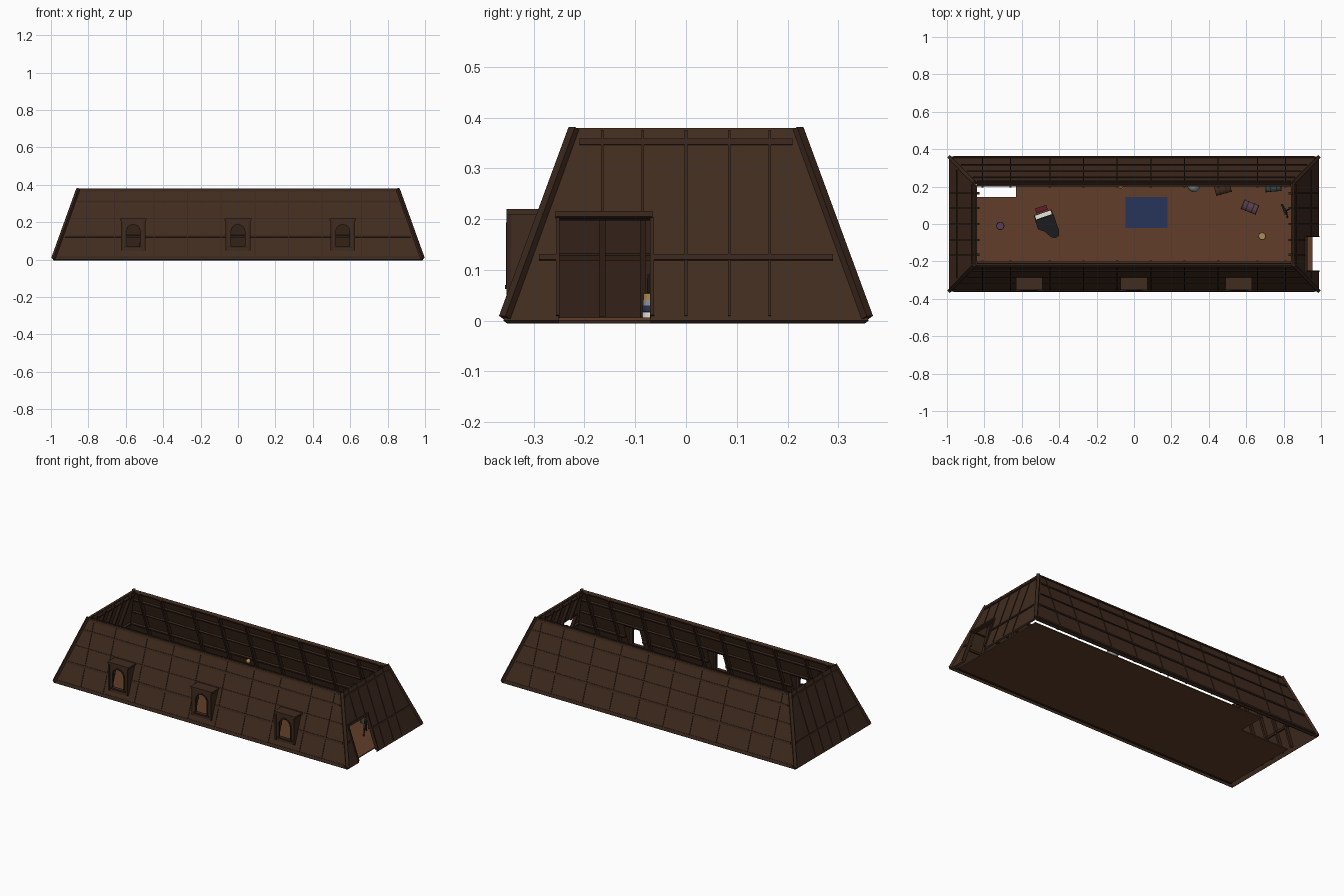
import bpy, bmesh, math
from mathutils import Vector, Matrix

if "Cube" in bpy.data.objects:
    bpy.data.objects.remove(bpy.data.objects["Cube"])

def mat(name, c):
    m = bpy.data.materials.new(name)
    m.diffuse_color = (*c, 1)
    m.use_nodes = True
    m.node_tree.nodes["Principled BSDF"].inputs["Base Color"].default_value = m.diffuse_color
    return m

WOOD = mat("dark_wood", (.052, .025, .014))
BEAM = mat("beam_wood", (.040, .019, .011))
FLOOR = mat("floor_wood", (.12, .048, .022))
BLACK = mat("black_lacquer", (.012, .012, .014))
IVORY = mat("ivory", (.8, .78, .7))
MAROON = mat("maroon", (.12, .012, .02))
BLUE = mat("blue", (.02, .035, .1))
TEAL = mat("teal", (.03, .09, .09))
PURPLE = mat("purple", (.1, .05, .09))
GOLD = mat("gold", (.45, .26, .08))
GREY = mat("grey", (.3, .32, .34))
H = .38

def finish(bm, name, m):
    bmesh.ops.recalc_face_normals(bm, faces=bm.faces)
    me = bpy.data.meshes.new(name)
    bm.to_mesh(me)
    bm.free()
    me.materials.append(m)
    ob = bpy.data.objects.new(name, me)
    bpy.context.collection.objects.link(ob)
    return ob

def box(name, x, y, z, m, M=Matrix()):
    bm = bmesh.new()
    c = [(a + b) / 2 for a, b in (x, y, z)]
    s = [b - a for a, b in (x, y, z)]
    bmesh.ops.create_cube(bm, size=1, matrix=M @ Matrix.Translation(c) @ Matrix.Diagonal((*s, 1)))
    return finish(bm, name, m)

def beam(name, a, b, w, d, n, m=BEAM):
    a, b, n = Vector(a), Vector(b), Vector(n)
    t = (b - a).normalized()
    s = t.cross(n).normalized()
    n = s.cross(t)
    R = Matrix((s, n, t)).transposed().to_4x4()
    L = (b - a).length / 2
    return box(name, (-w / 2, w / 2), (-d / 2, d / 2), (-L, L), m, Matrix.Translation((a + b) / 2) @ R)

def prism(name, pts, vec, m, M=Matrix()):
    bm = bmesh.new()
    f = bm.faces.new([bm.verts.new(p) for p in pts])
    r = bmesh.ops.extrude_face_region(bm, geom=[f])
    bmesh.ops.translate(bm, vec=vec, verts=[v for v in r["geom"] if isinstance(v, bmesh.types.BMVert)])
    bm.transform(M)
    return finish(bm, name, m)

def cyl(name, p, r, h, m, r2=None, n=16):
    bm = bmesh.new()
    bmesh.ops.create_cone(bm, cap_ends=True, segments=n, radius1=r, radius2=r if r2 is None else r2,
                          depth=h, matrix=Matrix.Translation((p[0], p[1], p[2] + h / 2)))
    return finish(bm, name, m)

def ball(name, p, r, m):
    bm = bmesh.new()
    bmesh.ops.create_uvsphere(bm, u_segments=14, v_segments=8, radius=r, matrix=Matrix.Translation(p))
    return finish(bm, name, m)

def apply(ob, *cutters):
    for c in cutters:
        md = ob.modifiers.new("cut", 'BOOLEAN')
        md.object, md.operation, md.solver = c, 'DIFFERENCE', 'EXACT'
        c.hide_render = True
    bpy.context.view_layer.objects.active = ob
    for md in list(ob.modifiers):
        bpy.ops.object.modifier_apply(modifier=md.name)

# sloped wall coordinates: side 'x' or 'y', sign s, position u along the wall
def P(side, s, u, z, off=0):
    k = off * 1.06
    return (u, s * (.36 - .363 * z + k), z) if side == 'y' else (s * (.99 - .355 * z + k), u, z)

def N(side, s):
    return (0, s, .363) if side == 'y' else (s, 0, .355)

# sloping wall shell
bm = bmesh.new()
rings = [[bm.verts.new((sx * (.99 - .355 * z), sy * (.36 - .363 * z), z))
          for sx, sy in ((-1, -1), (1, -1), (1, 1), (-1, 1))] for z in (0, H)]
for i in range(4):
    j = (i + 1) % 4
    f = bm.faces.new((rings[0][i], rings[0][j], rings[1][j], rings[1][i]))
me = bpy.data.meshes.new("walls")
bm.to_mesh(me)
bm.free()
me.materials.append(WOOD)
walls = bpy.data.objects.new("walls", me)
bpy.context.collection.objects.link(walls)
sol = walls.modifiers.new("thick", 'SOLIDIFY')
sol.thickness, sol.offset = .012, -1

# dormers with arched windows
DX = (-.56, 0, .56)
cutters = [box("door_cutter", (.8, 1.1), (-.25, -.07), (-.1, .2), WOOD)]
for cx in DX:
    body = prism("dormer", [(cx - .065, -.35, .045), (cx - .065, -.35, .21), (cx - .065, -.275, .21),
                            (cx - .065, -.335, .045)], (.13, 0, 0), WOOD)
    room = box("dormer_cutter", (cx - .053, cx + .053), (-.338, -.2), (.055, .2), WOOD)
    arch = [(math.cos(math.pi * i / 10) * .04, .15 + math.sin(math.pi * i / 10) * .04) for i in range(11)]
    arch = [(.04, .07)] + arch + [(-.04, .07)]
    hole = prism("arch_cutter", [(cx + x, -.4, z) for x, z in arch], (0, .1, 0), WOOD)
    apply(body, room, hole)
    bpy.data.objects.remove(hole)
    cutters.append(room)
    box("dormer_roof", (cx - .071, cx + .071), (-.354, -.27), (.208, .22), WOOD)
    box("window_sill", (cx - .05, cx + .05), (-.357, -.335), (.062, .07), BEAM)
    for (x0, z0), (x1, z1) in zip(arch, arch[1:]):
        beam("window_trim", (cx + x0, -.351, z0), (cx + x1, -.351, z1), .007, .007, (0, -1, 0))
    for s in (-1, 1):
        box("dormer_post", (cx + s * .061 - .005, cx + s * .061 + .005), (-.354, -.345), (.048, .208), BEAM)
apply(walls, *cutters)
for c in cutters:
    bpy.data.objects.remove(c)

# corner beams and rails
for sx in (-1, 1):
    for sy in (-1, 1):
        beam("corner_beam", (sx * .987, sy * .357, .006), (sx * .853, sy * .22, .378), .018, .016, (sx, sy, .5))

def rail(side, s, z, a, b, h, gaps=()):
    for off, d, tag in ((.002, .006, "outer_rail"), (-.016, .012, "inner_rail")):
        cur = a
        for g0, g1 in list(gaps) + [(b, b)]:
            if g0 - cur > .01:
                beam(tag, P(side, s, cur, z, off), P(side, s, g0, z, off), h, d, N(side, s))
            cur = g1

dgap = [(x - .06, x + .06) for x in DX]
for s in (-1, 1):
    for z, h in ((.012, .014), (.125, .012), (.22, .006), (.31, .01), (.37, .012)):
        e = .97 - .355 * z
        rail('y', s, z, -e, e, h, dgap if s < 0 and .05 < z < .215 else ())
for s in (-1, 1):
    for z, e in ((.125, .29), (.352, .21)):
        rail('x', s, z, -e, e, .012, [(-.25, -.07)] if s > 0 and z < .2 else ())

# rafters inside, thin battens outside
def rafter(side, s, u, z0=.01):
    beam("rafter", P(side, s, u, z0, -.02), P(side, s, u, .375, -.02), .012, .018, N(side, s))
    beam("batten", P(side, s, u, z0, .001), P(side, s, u, .375, .001), .005, .004, N(side, s))

for s in (-1, 1):
    for u in (-.81, -.66, -.45, -.27, -.09, .09, .27, .45, .66, .81):
        rafter('y', s, u)
    for u in (-.165, -.085, 0, .085, .165):
        rafter('x', s, u, .21 if s > 0 and u < -.07 else .01)

# doorway frame
beam("door_lintel", P('x', 1, -.257, .207), P('x', 1, -.066, .207), .012, .022, N('x', 1))
for u in (-.253, -.067):
    beam("door_jamb", P('x', 1, u, .008, -.004), P('x', 1, u, .2, -.004), .007, .02, N('x', 1))

# floor with a stair opening in the back left corner
box("floor", (-.63, .955), (-.325, .315), (0, .006), FLOOR)
box("floor_left", (-.955, -.63), (-.325, .145), (0, .006), FLOOR)
box("rug", (-.045, .18), (-.022, .145), (.006, .009), BLUE)

# grand piano and bench
M = Matrix.Translation((-.485, .05, 0)) @ Matrix.Rotation(math.radians(19), 4, 'Z')
out = [(-.05, -.015), (.05, -.015), (.05, -.11), (.04, -.135), (.018, -.14), (-.002, -.125), (-.02, -.09), (-.05, -.065)]
prism("piano_body", [(x, y, .055) for x, y in out], (0, 0, .03), BLACK, M)
prism("piano_lid", [(x * 1.04, y, .087) for x, y in out], (0, 0, .004), BLACK, M)
box("piano_key_bed", (-.05, .05), (-.016, .012), (.055, .066), BLACK, M)
box("piano_keys", (-.044, .044), (-.012, .009), (.066, .07), IVORY, M)
for x, y in ((-.042, -.01), (.042, -.01), (.025, -.122)):
    box("piano_leg", (x - .005, x + .005), (y - .005, y + .005), (.006, .056), BLACK, M)
box("bench_seat", (-.032, .032), (.018, .045), (.036, .046), MAROON, M)
for x in (-.027, .027):
    for y in (.022, .041):
        box("bench_leg", (x - .003, x + .003), (y - .003, y + .003), (.006, .037), BLACK, M)

# banded trunks
for x, y, a, m in ((.475, .187, 15, WOOD), (.62, .09, -22, PURPLE), (.745, .2, 4, TEAL)):
    M = Matrix.Translation((x, y, .006)) @ Matrix.Rotation(math.radians(a), 4, 'Z')
    for tag, k, x0, w, mm in [("trunk", 1, -.042, .084, m)] + [("trunk_band", 1.06, b, .007, BEAM) for b in (-.043, -.02, .013, .036)]:
        arc = [(.026 * k * math.cos(t * math.pi / 6), .034 + .016 * k * math.sin(t * math.pi / 6)) for t in range(7)]
        prism(tag, [(x0, p, q) for p, q in [(.026 * k, 0)] + arc + [(-.026 * k, 0)]], (w, 0, 0), mm, M)

# stacks of round boxes
for x, y, ms in ((.685, -.065, (IVORY, BLUE, GREY, GOLD)), (-.715, -.01, (MAROON, BLUE, PURPLE))):
    for i, m in enumerate(ms):
        cyl("round_box", (x, y, .006 + i * .012), .022 - i * .001, .0115, m)

# easel
for dx, dy in ((-.02, .035), (.01, -.035), (.035, .02)):
    beam("easel_leg", (.81 + dx, .07 + dy, .006), (.815, .07, .11), .006, .006, (1, .3, 0))
beam("easel_canvas", (.797, .08, .035), (.806, .077, .095), .06, .004, (-1, -.4, .2), TEAL)

# globe on a stand
cyl("globe_base", (.32, .205, .006), .03, .008, BEAM)
cyl("globe_stem", (.32, .205, .012), .006, .06, BEAM, n=8)
ball("globe", (.32, .205, .1), .034, GREY)

# standing lamp
cyl("lamp_base", (-.07, .2, .006), .014, .006, GOLD)
cyl("lamp_stem", (-.07, .2, .012), .003, .14, GOLD, n=8)
ball("lamp_globe", (-.07, .2, .162), .013, GOLD)

for ob in bpy.data.objects:
    if ob.name.startswith(("globe", "lamp")):
        for p in ob.data.polygons:
            p.use_smooth = len(p.vertices) <= 4
